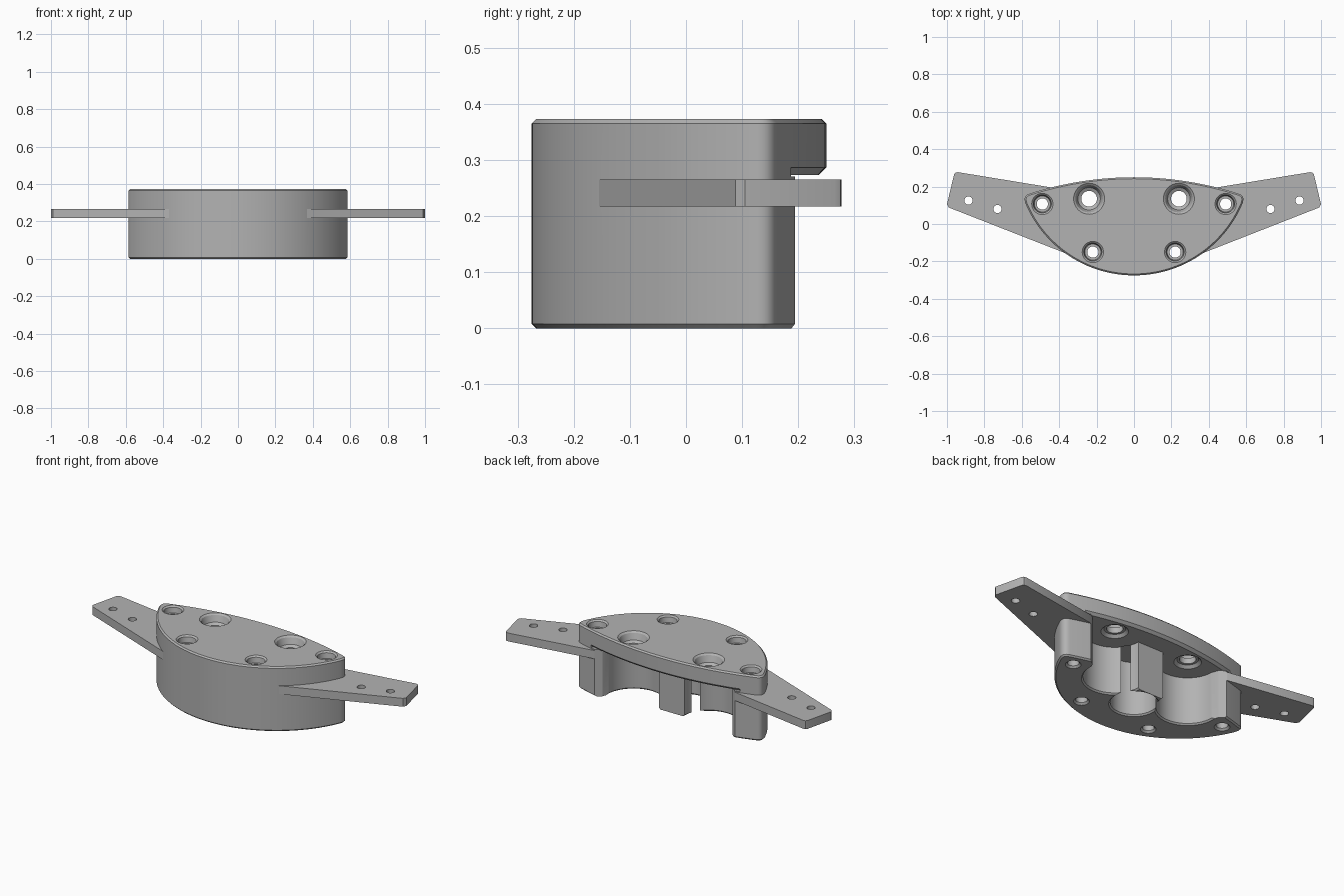
import bpy, bmesh, math
from mathutils import Vector

if "Cube" in bpy.data.objects:
    bpy.data.objects.remove(bpy.data.objects["Cube"], do_unlink=True)

grey = bpy.data.materials.new("plain_grey")
grey.use_nodes = True
grey.diffuse_color = (0.45, 0.45, 0.45, 1)
grey.node_tree.nodes["Principled BSDF"].inputs["Base Color"].default_value = grey.diffuse_color

TOP, CEILING = 0.373, 0.273
FRONT_R, FRONT_Y = 0.63, 0.355     # front wall arc
BACK_R, BACK_Y = 1.82, -1.57       # back wall arc


def make(name, rings):
    """Solid skinned through stacked rings of equal point count."""
    bm = bmesh.new()
    loops = [[bm.verts.new(p) for p in ring] for ring in rings]
    n = len(loops[0])
    for a, b in zip(loops, loops[1:]):
        for i in range(n):
            j = (i + 1) % n
            bm.faces.new((a[i], a[j], b[j], b[i]))
    bm.faces.new(loops[0][::-1])
    bm.faces.new(loops[-1])
    bmesh.ops.recalc_face_normals(bm, faces=bm.faces)
    mesh = bpy.data.meshes.new(name)
    bm.to_mesh(mesh)
    bm.free()
    mesh.materials.append(grey)
    ob = bpy.data.objects.new(name, mesh)
    bpy.context.collection.objects.link(ob)
    return ob


def lift(points, z):
    return [(p[0], p[1], z) for p in points]


def revolve(name, x, y, profile, n=40):
    """Turned cutter from (radius, height) pairs."""
    turn = [2 * math.pi * i / n for i in range(n)]
    return make(name, [[(x + r * math.cos(t), y + r * math.sin(t), z) for t in turn]
                       for r, z in profile])


def inset(points, d):
    n, out = len(points), []
    for i, p in enumerate(points):
        t = (points[(i + 1) % n] - points[i - 1]).normalized()
        out.append(p + Vector((-t.y, t.x)) * d)
    return out


def boolean(target, tool, operation):
    mod = target.modifiers.new(operation, 'BOOLEAN')
    mod.operation, mod.object, mod.solver = operation, tool, 'EXACT'
    graph = bpy.context.evaluated_depsgraph_get()
    mesh = bpy.data.meshes.new_from_object(target.evaluated_get(graph))
    target.modifiers.clear()
    target.data = mesh
    bpy.data.objects.remove(tool, do_unlink=True)


def front_y(x):
    return FRONT_Y - math.sqrt(FRONT_R ** 2 - x * x)


def back_y(x):
    return BACK_Y + math.sqrt(BACK_R ** 2 - x * x)


# Body outline: front arc, rounded tip, back arc, rounded tip
a_end = math.asin(0.58 / FRONT_R)
outline = [Vector((FRONT_R * math.sin(a_end * k / 32), FRONT_Y - FRONT_R * math.cos(a_end * k / 32)))
           for k in range(-32, 33)]
start, tip, end = outline[-1], Vector((0.597, 0.153)), Vector((0.555, back_y(0.555)))
corner = []
for k in range(1, 9):
    t = k / 8
    corner.append(start * (1 - t) ** 2 + tip * 2 * t * (1 - t) + end * t * t)
outline += corner
outline += [Vector((x, back_y(x))) for x in (0.555 * -k / 20 for k in range(-19, 20))]
outline += [Vector((-p.x, p.y)) for p in reversed(corner)]

body = make("body", [lift(inset(outline, 0.008), 0), lift(outline, 0.008),
                     lift(outline, TOP - 0.008), lift(inset(outline, 0.008), TOP)])

# Side wings, joined to the body
for s in (1, -1):
    shape = [(0.3, -0.183), (0.37, -0.155), (0.99, 0.088), (1.0, 0.105), (0.962, 0.265),
             (0.955, 0.275), (0.94, 0.277), (0.44, 0.195), (0.3, 0.15)]
    shape = [(s * x, y) for x, y in shape]
    shape[0] = (s * 0.3, -0.1)
    boolean(body, make("wing", [lift(shape, 0.217), lift(shape, 0.265)]), 'UNION')

# Rear recess: open back, two side lobes and a deeper middle lobe
recess = [(-0.399, 0.13), (0.399, 0.13), (0.415, 0.17), (0.475, 0.215), (0.475, 0.4), (-0.475, 0.4),
          (-0.475, 0.215), (-0.415, 0.17)]
boolean(body, make("recess", [lift(recess, -0.1), lift(recess, CEILING)]), 'DIFFERENCE')
for s in (1, -1):
    boolean(body, revolve("lobe", s * 0.24, 0.135, [(0.168, -0.01), (0.168, 0), (0.16, 0.008),
                                                   (0.16, CEILING)], 64), 'DIFFERENCE')
boolean(body, revolve("middle_lobe", 0, 0, [(0.128, -0.01), (0.128, 0), (0.12, 0.008),
                                            (0.12, 0.31)], 64), 'DIFFERENCE')

# Chamfer under the overhanging back edge
strip = []
for k in range(-20, 21):
    t = k / 20 * math.asin(0.475 / BACK_R)
    strip.append([((BACK_R + d) * math.sin(t), BACK_Y + (BACK_R + d) * math.cos(t), z)
                  for d, z in ((-0.016, 0.271), (0.02, 0.271), (0.02, 0.307))])
boolean(body, make("chamfer", strip), 'DIFFERENCE')

# Screw holes
for s in (1, -1):
    for x, y in ((0.49, 0.107), (0.22, -0.15)):
        boolean(body, revolve("screw_hole", s * x, y, [
            (0.04, -0.01), (0.04, 0), (0.03, 0.01), (0.03, 0.335), (0.043, 0.335),
            (0.048, 0.365), (0.057, TOP), (0.057, 0.4)]), 'DIFFERENCE')
    boolean(body, revolve("large_hole", s * 0.24, 0.135, [
        (0.07, 0.25), (0.07, CEILING), (0.055, 0.288), (0.042, 0.288), (0.042, 0.32),
        (0.06, 0.33), (0.073, 0.365), (0.083, TOP), (0.083, 0.4)]), 'DIFFERENCE')
    for x, y in ((0.885, 0.125), (0.73, 0.08)):
        boolean(body, revolve("wing_hole", s * x, y, [(0.022, 0.15), (0.022, 0.3)], 24), 'DIFFERENCE')

# Soft walls with crisp edges
bpy.ops.object.select_all(action='DESELECT')
body.select_set(True)
bpy.context.view_layer.objects.active = body
bpy.ops.object.shade_smooth_by_angle(angle=math.radians(30))
